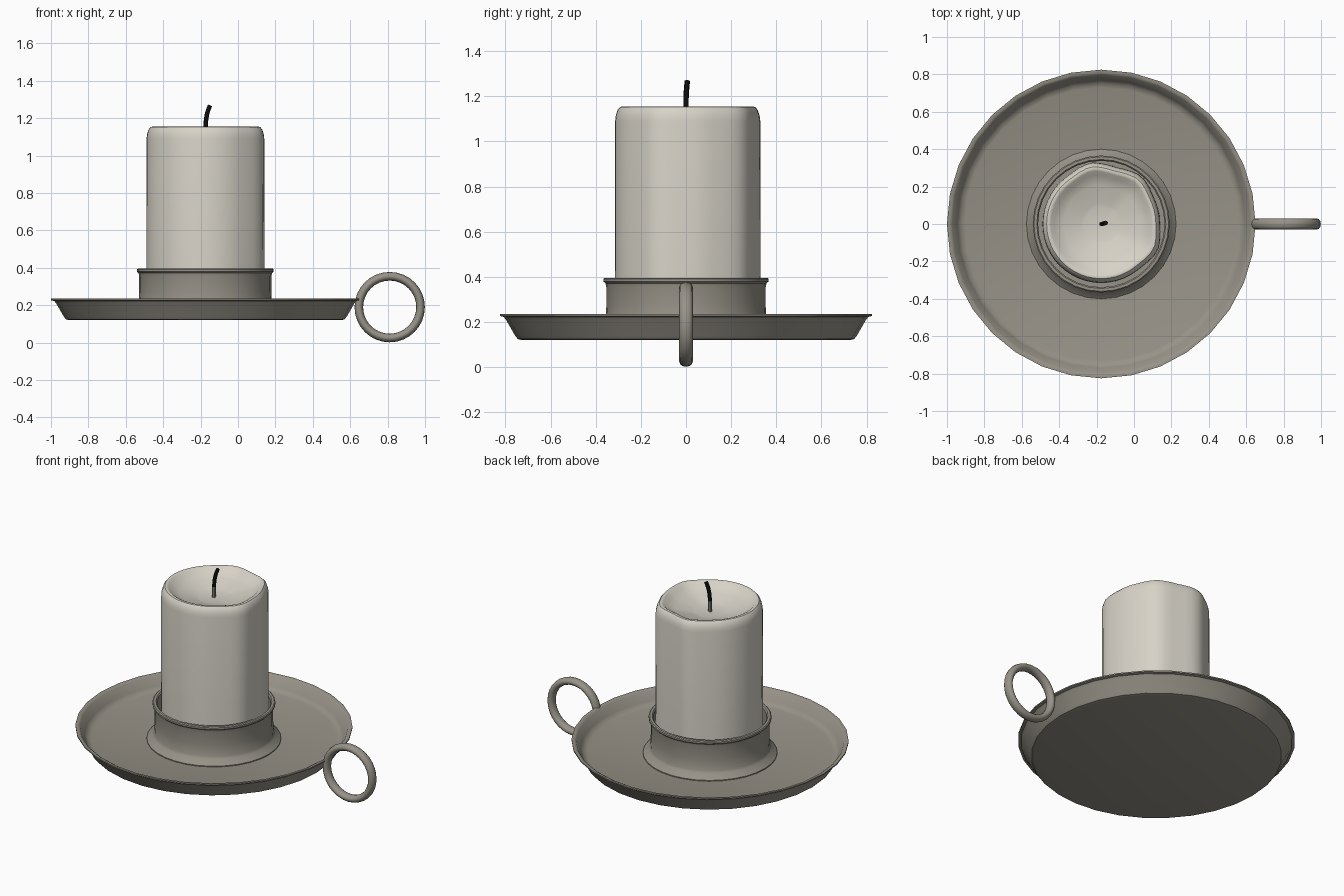
import bpy
import bmesh
import math

cube = bpy.data.objects.get("Cube")
if cube:
    bpy.data.objects.remove(cube, do_unlink=True)

CENTRE_X = -0.175


def material(name, rgb):
    mat = bpy.data.materials.new(name)
    mat.use_nodes = True
    colour = (*rgb, 1.0)
    mat.diffuse_color = colour
    bsdf = mat.node_tree.nodes["Principled BSDF"]
    bsdf.inputs["Base Color"].default_value = colour
    bsdf.inputs["Roughness"].default_value = 0.7
    return mat


metal = material("warm grey metal", (0.31, 0.29, 0.245))
wax = material("cream wax", (0.68, 0.65, 0.575))
char = material("burnt black", (0.008, 0.008, 0.008))
cotton = material("grey cotton", (0.32, 0.31, 0.28))


def smooth(obj, angle=35):
    bpy.ops.object.select_all(action="DESELECT")
    obj.select_set(True)
    bpy.context.view_layer.objects.active = obj
    bpy.ops.object.shade_smooth_by_angle(angle=math.radians(angle))


def lathe(name, profile, mat, segments=32, swell=lambda angle: 1.0):
    """Turn an (r, z) profile around the vertical axis; swell varies the radius."""
    bm = bmesh.new()
    rings = []
    for r, z in profile:
        ring = []
        for i in range(segments):
            a = math.tau * i / segments
            k = r * swell(a)
            ring.append(bm.verts.new((k * math.cos(a), k * math.sin(a), z)))
        rings.append(ring)
    for low, high in zip(rings, rings[1:]):
        for i in range(segments):
            j = (i + 1) % segments
            bm.faces.new((low[i], low[j], high[j], high[i]))
    bmesh.ops.remove_doubles(bm, verts=bm.verts, dist=0.0001)
    bmesh.ops.recalc_face_normals(bm, faces=bm.faces)
    mesh = bpy.data.meshes.new(name)
    bm.to_mesh(mesh)
    bm.free()
    mesh.materials.append(mat)
    obj = bpy.data.objects.new(name, mesh)
    obj.location.x = CENTRE_X
    bpy.context.collection.objects.link(obj)
    smooth(obj)
    return obj


def cord(name, points, radius, mat):
    curve = bpy.data.curves.new(name, "CURVE")
    curve.dimensions = "3D"
    curve.bevel_depth = radius
    curve.bevel_resolution = 2
    curve.use_fill_caps = True
    spline = curve.splines.new("POLY")
    spline.points.add(len(points) - 1)
    for p, co in zip(spline.points, points):
        p.co = (*co, 1.0)
    curve.materials.append(mat)
    obj = bpy.data.objects.new(name, curve)
    bpy.context.collection.objects.link(obj)
    bpy.ops.object.select_all(action="DESELECT")
    obj.select_set(True)
    bpy.context.view_layer.objects.active = obj
    bpy.ops.object.convert(target="MESH")
    smooth(bpy.context.object)


# Shallow dish with a flared wall and thin lip
lathe("dish", [
    (0, 0.12), (0.725, 0.12), (0.745, 0.125), (0.757, 0.14), (0.797, 0.21),
    (0.808, 0.223), (0.825, 0.227), (0.825, 0.235), (0.81, 0.235),
    (0.798, 0.228), (0.77, 0.175), (0.755, 0.158), (0.73, 0.15), (0, 0.15),
], metal)

# Cup that holds the candle, with a sloped foot and rolled lip
lathe("candle_cup", [
    (0.40, 0.148), (0.40, 0.156), (0.365, 0.185), (0.357, 0.20), (0.353, 0.27),
    (0.353, 0.355), (0.357, 0.372), (0.366, 0.38), (0.366, 0.391),
    (0.36, 0.396), (0.345, 0.396), (0.338, 0.388), (0.338, 0.17), (0, 0.17),
], metal)


# Candle body, slightly uneven in outline, with a melted hollow on top
def uneven(angle):
    bump = 0
    for corner in (50, 100, -25):
        away = abs((math.degrees(angle) - corner + 180) % 360 - 180)
        bump = max(bump, 1 - away / 22)
    return 1 + 0.065 * bump


lathe("candle", [
    (0, 0.17), (0.316, 0.17), (0.314, 1.09), (0.311, 1.115), (0.303, 1.14),
    (0.292, 1.153), (0.282, 1.155), (0.27, 1.15), (0.25, 1.13),
    (0.2, 1.108), (0.107, 1.085), (0.09, 1.08), (0, 1.08),
], wax, segments=48, swell=uneven)

# Wick: pale foot and curved burnt tip
cord("wick_foot", [(-0.175, 0, 1.07), (-0.174, 0, 1.15)], 0.011, cotton)
cord("wick_tip", [
    (-0.174, 0, 1.15), (-0.171, 0, 1.19), (-0.165, 0.002, 1.225),
    (-0.157, 0.004, 1.25), (-0.15, 0.006, 1.268),
], 0.012, char)

# Finger ring on the model's left
bpy.ops.mesh.primitive_torus_add(
    major_segments=32, minor_segments=12, major_radius=0.165,
    minor_radius=0.023, location=(0.811, 0, 0.19),
    rotation=(math.pi / 2, 0, 0))
ring = bpy.context.object
ring.name = "finger_ring"
ring.scale.z = 1.3
ring.data.materials.append(metal)
smooth(ring, 60)
